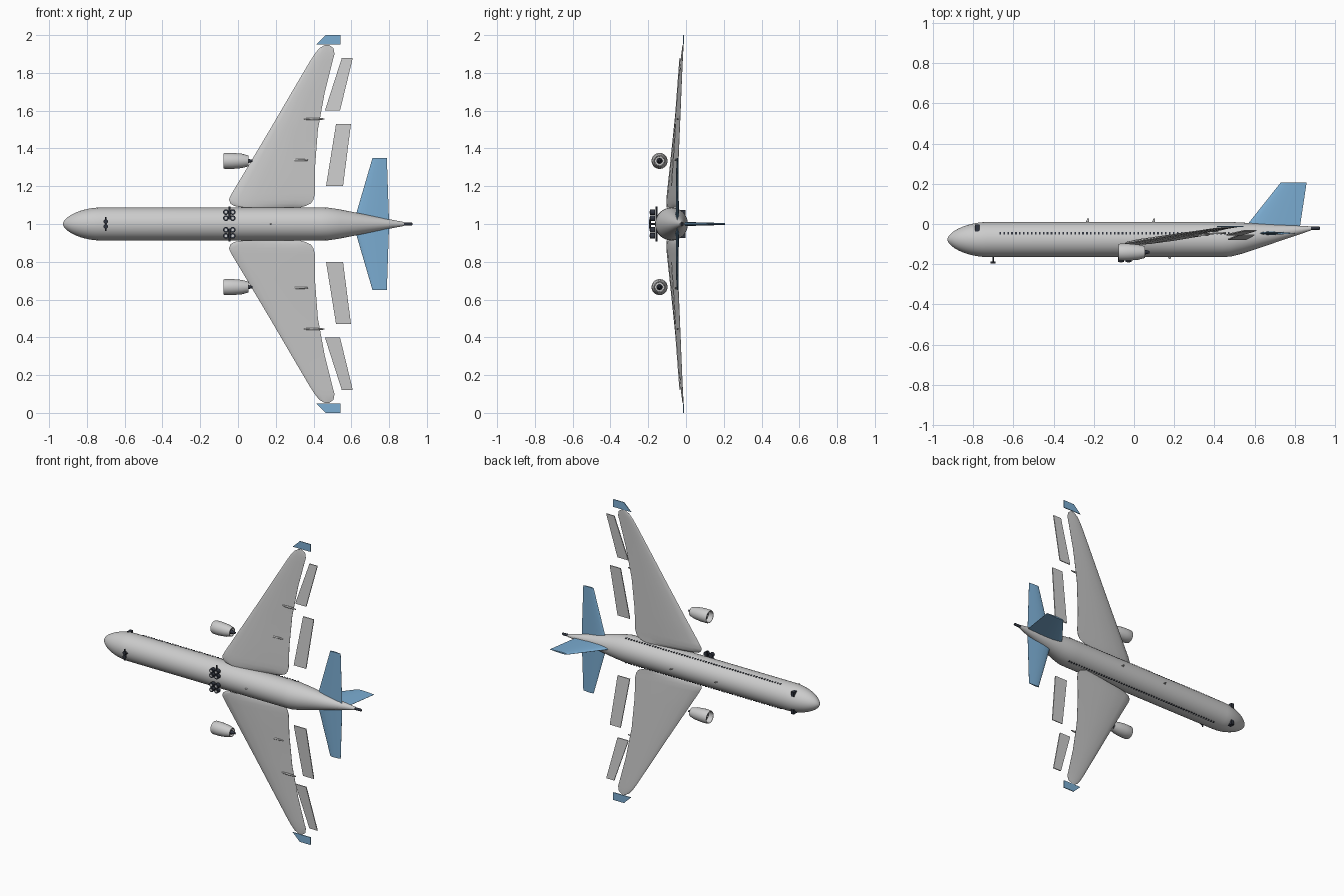
import bpy, bmesh, math
from mathutils import Vector

if "Cube" in bpy.data.objects:
    bpy.data.objects.remove(bpy.data.objects["Cube"])

CY, CZ, R = -0.077, 1.0, 0.087   # fuselage axis height, centre plane, radius


def material(name, rgb):
    m = bpy.data.materials.new(name)
    m.diffuse_color = (*rgb, 1)
    m.use_nodes = True
    m.node_tree.nodes["Principled BSDF"].inputs["Base Color"].default_value = m.diffuse_color
    return m


BLUE = material("blue", (0.2, 0.42, 0.65))
DARK = material("dark", (0.03, 0.035, 0.05))


def finish(name, bm, mat=None, angle=35):
    bmesh.ops.recalc_face_normals(bm, faces=bm.faces)
    me = bpy.data.meshes.new(name)
    bm.to_mesh(me)
    bm.free()
    ob = bpy.data.objects.new(name, me)
    bpy.context.collection.objects.link(ob)
    if mat:
        me.materials.append(mat)
    if angle:
        bpy.ops.object.select_all(action='DESELECT')
        ob.select_set(True)
        bpy.context.view_layer.objects.active = ob
        bpy.ops.object.shade_smooth_by_angle(angle=math.radians(angle))
    return ob


def loft(name, rings, mat=None, angle=35):
    bm = bmesh.new()
    vs = [[bm.verts.new(p) for p in r] for r in rings]
    n = len(vs[0])
    for a, b in zip(vs, vs[1:]):
        for i in range(n):
            j = (i + 1) % n
            bm.faces.new((a[i], a[j], b[j], b[i]))
    bm.faces.new(vs[0])
    bm.faces.new(vs[-1])
    return finish(name, bm, mat, angle)


def ring(x, cy, cz, r, n=32):
    return [(x, cy + r * math.cos(2 * math.pi * i / n), cz + r * math.sin(2 * math.pi * i / n))
            for i in range(n)]


def revolve(name, prof, cy, cz, mat=None, n=32):
    return loft(name, [ring(x, cy, cz, r, n) for x, r in prof], mat)


def rod(name, a, b, r, mat=None, n=16):
    a, b = Vector(a), Vector(b)
    d = b - a
    q = d.to_track_quat('Z', 'Y')
    rings = [[p + q @ Vector((r * math.cos(2 * math.pi * i / n), r * math.sin(2 * math.pi * i / n), 0))
              for i in range(n)] for p in (a, b)]
    return loft(name, rings, mat)


def box(name, c, size, mat=None):
    (x, y, z), (a, b, d) = c, [s / 2 for s in size]
    rings = [[(x - a, y - b, k), (x + a, y - b, k), (x + a, y + b, k), (x - a, y + b, k)]
             for k in (z - d, z + d)]
    return loft(name, rings, mat, 0)


def foil(le, te, thick, span_axis):
    """Airfoil ring between leading and trailing edge points; thickness along y or z."""
    le, te = Vector(le), Vector(te)
    up = Vector((0, 1, 0)) if span_axis == 'z' else Vector((0, 0, 1))
    shape = [(0, 0), (.03, .45), (.12, .8), (.3, 1), (.55, .8), (.8, .4), (1, .06)]
    pts = shape + [(t, -h) for t, h in reversed(shape[1:])]
    return [le.lerp(te, t) + up * h * thick / 2 for t, h in pts]


# fuselage: rounded nose, straight tube, upswept tail cone
prof = []
for i in range(15):
    t = math.cos(math.pi / 2 * (i + 0.15) / 14.15)
    prof.append((-0.73 - 0.197 * t, CY, max(0.004, R * (1 - t ** 1.8) ** 0.58)))
prof += [(0.44, CY, R), (0.48, CY + .001, 0.086), (0.54, -0.07, 0.077),
         (0.70, -0.048, 0.045), (0.88, -0.022, 0.01)]
loft("fuselage", [ring(x, cy, CZ, r, 48) for x, cy, r in prof])
revolve("tail_exhaust", [(0.875, .009), (0.92, .008), (0.925, .005)], -0.021, CZ, DARK, 16)

# fin
loft("fin", [foil((.53, -.045, CZ), (.82, -.045, CZ), .024, 'y'),
             foil((.73, .207, CZ), (.858, .207, CZ), .01, 'y')], BLUE)

# antennas on top and belly
for i, (x, y0, y1) in enumerate([(-.232, .005, .028), (.097, .005, .028), (.175, -.16, -.175)]):
    loft(f"antenna_{i}", [foil((x - .009, y0, CZ), (x + .009, y0, CZ), .006, 'y'),
                          foil((x, y1, CZ), (x + .007, y1, CZ), .004, 'y')], None)

# wing stations: span, leading x, trailing x, thickness
WING = [(.088, .02, .33, .012), (.095, -.02, .355, .022), (.108, -.04, .385, .028),
        (.13, -.048, .4, .032), (.16, -.034, .407, .032), (.29, .044, .407, .027),
        (.5, .169, .423, .02), (.7, .286, .46, .014), (.86, .38, .5, .01), (.9, .406, .511, .009),
        (.93, .43, .506, .007), (.947, .458, .483, .004)]


def wing_y(d, f):
    k = (d - .1) / .85
    return (-.1 + .083 * k) * (1 - f) + (-.05 + .036 * k) * f


for s, side in ((1, "left"), (-1, "right")):
    # wing
    loft(f"wing_{side}", [foil((a, wing_y(d, 0), CZ + s * d), (b, wing_y(d, 1), CZ + s * d), t, 'z')
                          for d, a, b, t in WING])

    # flap and aileron panels
    for nm, sec in (("flap", [(.2, .466, .556, -.077), (.53, .519, .598, -.055)]),
                    ("aileron", [(.6, .46, .54, -.053), (.88, .55, .608, -.032)])):
        loft(f"{nm}_{side}", [[(a, y - .003, CZ + s * d), (b, y - .003, CZ + s * d),
                               (b, y + .003, CZ + s * d), (a, y + .003, CZ + s * d)]
                              for d, a, b, y in sec], None, 0)

    # flat wing tip
    loft(f"wing_tip_{side}", [[(a, -.015, CZ + s * d), (b, -.015, CZ + s * d),
                               (b, -.01, CZ + s * d), (a, -.01, CZ + s * d)]
                              for d, a, b in ((.95, .413, .543), (1.0, .465, .543))], BLUE, 0)

    # tailplane half
    loft(f"tailplane_{side}", [foil((.61, -.046, CZ), (.8, -.046, CZ), .018, 'z'),
                               foil((.712, -.046, CZ + s * .35), (.788, -.046, CZ + s * .35), .01, 'z')],
         BLUE)

    # flap track fairings
    for i, (d, x0, x1) in enumerate([(.338, .25, .37), (.556, .35, .457)]):
        L = x1 - x0
        y = wing_y(d, .85) - .01
        revolve(f"flap_fairing_{side}_{i}",
                [(x0, .002), (x0 + .15 * L, .005), (x0 + .5 * L, .006), (x0 + .85 * L, .005), (x1, .003)],
                y, CZ + s * d, None, 12)

    # engine: open nacelle, fan, spinner, exhaust cone
    ez, ey = CZ + s * .334, -.14
    revolve(f"nacelle_{side}",
            [(-.03, .031), (-.07, .034), (-.077, .037), (-.078, .039), (-.07, .042), (-.03, .0425),
             (.02, .038), (.055, .029), (.055, .025), (.035, .024)], ey, ez)
    revolve(f"fan_{side}", [(-.045, .032), (-.04, .032)], ey, ez, DARK)
    revolve(f"spinner_{side}", [(-.066, .001), (-.06, .006), (-.045, .011)], ey, ez, None, 20)
    revolve(f"exhaust_cone_{side}", [(.03, .016), (.055, .012), (.065, .008), (.078, .006)], ey, ez, DARK, 20)

    # main landing gear
    rod(f"main_strut_{side}", (-.046, -.156, CZ + s * .02), (-.046, -.156, CZ + s * .093), .005, DARK)
    for x in (-.064, -.028):
        for d in (.031, .063):
            rod(f"main_wheel_{side}", (x, -.19, CZ + s * d), (x, -.165, CZ + s * d), .015, DARK, 24)
            rod(f"main_hub_{side}", (x, -.192, CZ + s * d), (x, -.188, CZ + s * d), .007)

    # nose wheel
    rod(f"nose_wheel_{side}", (-.7, -.197, CZ + s * .013), (-.7, -.187, CZ + s * .013), .012, DARK, 24)

    # cabin windows
    bm = bmesh.new()
    for i in range(59):
        y = -.046
        z = CZ + s * math.sqrt(R * R - (y - CY) ** 2)
        geo = bmesh.ops.create_cube(bm, size=1)["verts"]
        for v in geo:
            v.co = Vector((-.665 + i * .0196 + v.co.x * .008, y + v.co.y * .011, z + v.co.z * .005))
    finish(f"cabin_windows_{side}", bm, DARK, 0)

    # cockpit window
    box(f"cockpit_window_{side}", (-.78, -.02, CZ + s * .058), (.022, .034, .03), DARK)

# nose landing gear strut and axle
rod("nose_strut", (-.7, -.155, CZ), (-.7, -.192, CZ), .004, DARK)
rod("nose_axle", (-.7, -.19, CZ - .036), (-.7, -.19, CZ + .036), .004, DARK)
